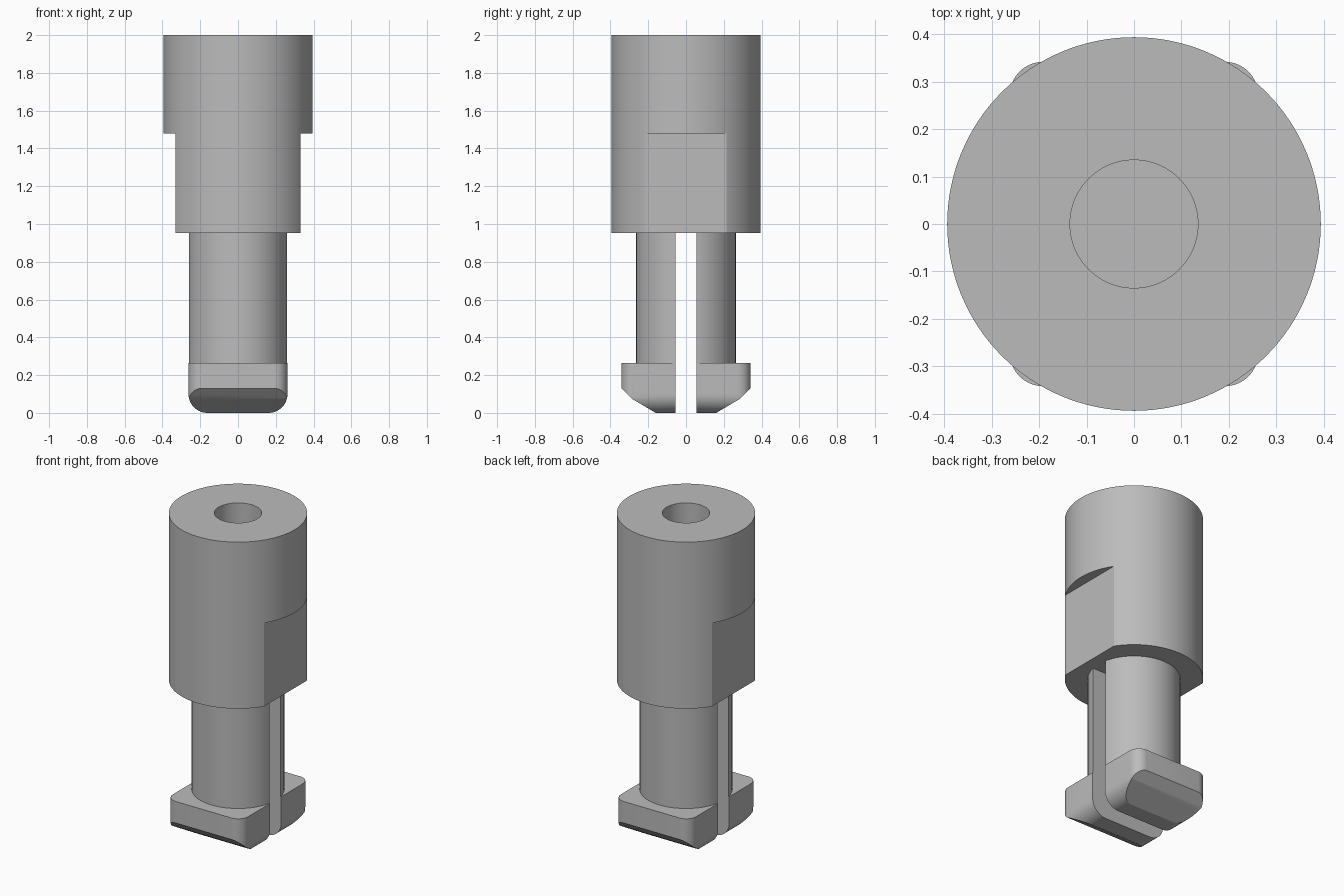
import bpy, bmesh
from math import sin, cos, asin, pi, radians
from mathutils import Vector

cube = bpy.data.objects.get("Cube")
if cube:
    bpy.data.objects.remove(cube, do_unlink=True)

grey = bpy.data.materials.new("plain_grey")
grey.use_nodes = True
COLOUR = (0.5, 0.5, 0.5, 1)
grey.diffuse_color = COLOUR
grey.node_tree.nodes["Principled BSDF"].inputs["Base Color"].default_value = COLOUR


def arc(cx, cy, r, a0, a1, n):
    """Points along an arc, angles in radians."""
    return [(cx + r * cos(a0 + (a1 - a0) * i / n),
             cy + r * sin(a0 + (a1 - a0) * i / n)) for i in range(n + 1)]


def prism(name, points, axis, lo, hi):
    """Extrude a closed outline along an axis."""
    place = {"x": lambda p, d: (d, p[0], p[1]),
             "y": lambda p, d: (p[0], d, p[1]),
             "z": lambda p, d: (p[0], p[1], d)}[axis]
    bm = bmesh.new()
    base = bm.faces.new([bm.verts.new(place(p, lo)) for p in points])
    grown = bmesh.ops.extrude_face_region(bm, geom=[base])["geom"]
    bmesh.ops.translate(bm, vec=Vector(place((0, 0), hi - lo)),
                        verts=[g for g in grown if isinstance(g, bmesh.types.BMVert)])
    bmesh.ops.recalc_face_normals(bm, faces=bm.faces)
    mesh = bpy.data.meshes.new(name)
    bm.to_mesh(mesh)
    bm.free()
    mesh.materials.append(grey)
    obj = bpy.data.objects.new(name, mesh)
    bpy.context.collection.objects.link(obj)
    return obj


def activate(obj):
    bpy.ops.object.select_all(action="DESELECT")
    obj.select_set(True)
    bpy.context.view_layer.objects.active = obj


def combine(obj, tool, operation):
    """Apply a boolean and discard the tool."""
    activate(obj)
    mod = obj.modifiers.new("cut", "BOOLEAN")
    mod.operation, mod.object, mod.solver = operation, tool, "EXACT"
    bpy.ops.object.modifier_apply(modifier=mod.name)
    bpy.data.objects.remove(tool, do_unlink=True)


def smooth(obj):
    activate(obj)
    bpy.ops.object.shade_smooth_by_angle(angle=radians(25))


def circle(r, n):
    return arc(0, 0, r, 0, 2 * pi, n)[:-1]


# Body: round barrel with a blind bore and two wrench flats
body = prism("body", circle(0.394, 128), "z", 0.953, 2)
combine(body, prism("bore_cutter", circle(0.135, 64), "z", 1.2, 2.1), "DIFFERENCE")
for side in (-1, 1):
    flat = [(side * 0.33, -0.5), (side * 0.6, -0.5), (side * 0.6, 0.5), (side * 0.33, 0.5)]
    combine(body, prism("flat_cutter", flat, "z", 0.8, 1.478), "DIFFERENCE")
smooth(body)

# Split stem: one round segment and one hooked foot on each side of the slot
SLOT, STEM, FOOT, REACH, TOP = 0.055, 0.264, 0.262, 0.342, 0.265
for side, label in ((-1, "front"), (1, "back")):
    start = asin(SLOT / STEM)
    segment = [(x, side * y) for x, y in arc(0, 0, STEM, start, pi - start, 56)]
    smooth(prism(label + "_leg", segment, "z", TOP, 0.953))

    # Foot: rounded underside, rounded plan corners, sloped toe
    r = 0.1
    across = ([(-FOOT, TOP)] + arc(r - FOOT, r, r, pi, 1.5 * pi, 12)
              + arc(FOOT - r, r, r, 1.5 * pi, 2 * pi, 12) + [(FOOT, TOP)])
    foot = prism(label + "_foot", across, "y", side * SLOT, side * 0.5)
    r = 0.07
    plan = ([(0.4, 0), (0.4, 0.1), (FOOT, 0.1)]
            + arc(FOOT - r, REACH - r, r, 0, pi / 2, 10)
            + arc(r - FOOT, REACH - r, r, pi / 2, pi, 10)
            + [(-FOOT, 0.1), (-0.4, 0.1), (-0.4, 0)])
    plan = [(x, side * y) for x, y in plan]
    combine(foot, prism("plan_tool", plan, "z", -0.2, 0.5), "INTERSECT")
    toe = [(0.16, 0), (0.287, 0.075), (REACH, 0.13), (0.6, 0.388), (0.6, -0.2), (0.16, -0.2)]
    toe = [(side * y, z) for y, z in toe]
    combine(foot, prism("toe_cutter", toe, "x", -0.5, 0.5), "DIFFERENCE")
    smooth(foot)
